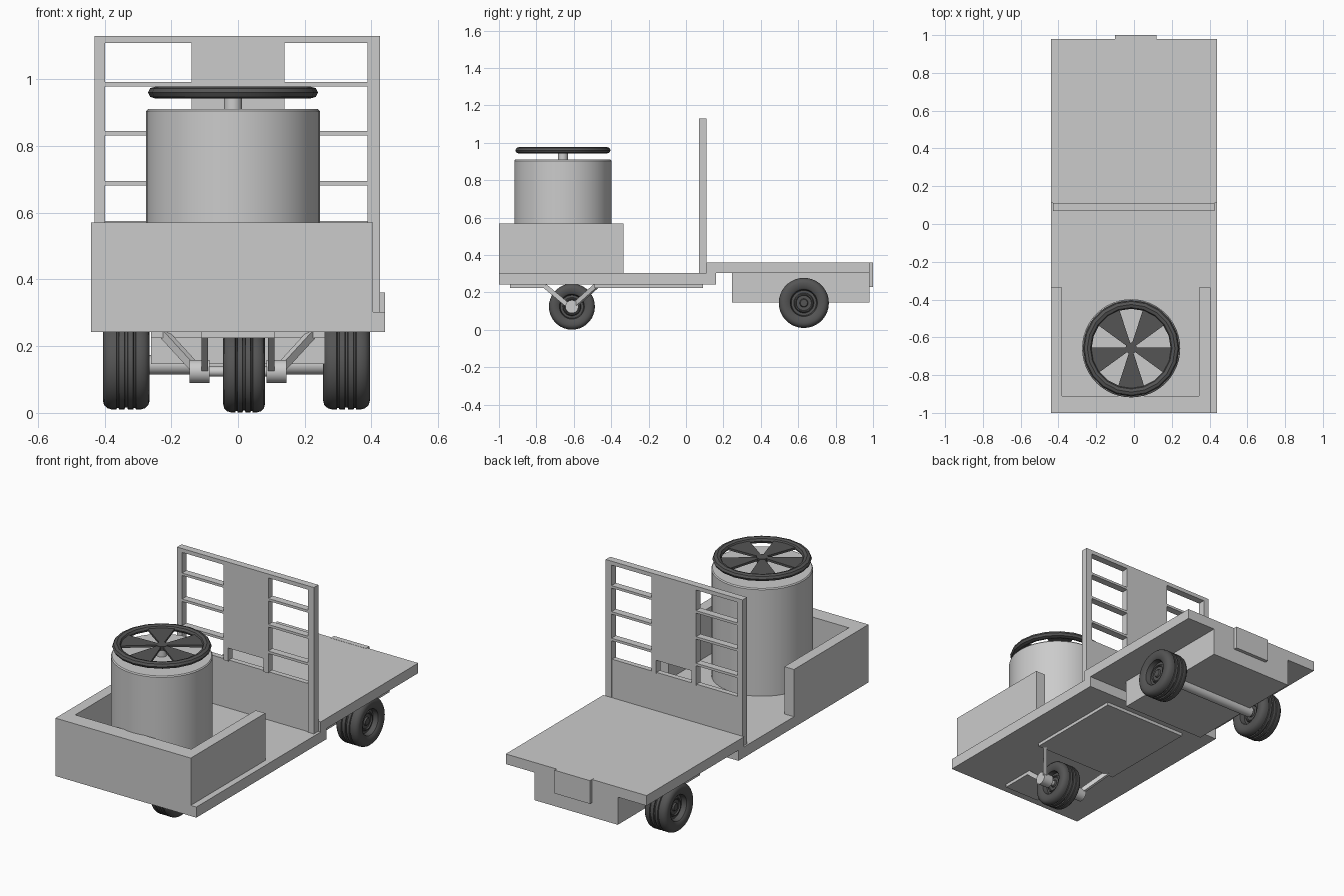
import bpy, bmesh, math
from mathutils import Vector, Matrix

if "Cube" in bpy.data.objects:
    bpy.data.objects.remove(bpy.data.objects["Cube"])

dark = bpy.data.materials.new("rubber")
dark.diffuse_color = (0.09, 0.09, 0.09, 1)
dark.use_nodes = True
dark.node_tree.nodes["Principled BSDF"].inputs["Base Color"].default_value = dark.diffuse_color


def finish(name, bm, mat=None, smooth=False):
    bmesh.ops.recalc_face_normals(bm, faces=bm.faces)
    me = bpy.data.meshes.new(name)
    bm.to_mesh(me)
    bm.free()
    ob = bpy.data.objects.new(name, me)
    bpy.context.collection.objects.link(ob)
    if mat:
        me.materials.append(mat)
    if smooth:
        bpy.ops.object.select_all(action='DESELECT')
        ob.select_set(True)
        bpy.context.view_layer.objects.active = ob
        bpy.ops.object.shade_smooth_by_angle(angle=math.radians(35))
    return ob


def add_box(bm, x0, x1, y0, y1, z0, z1):
    m = Matrix.Translation(((x0 + x1) / 2, (y0 + y1) / 2, (z0 + z1) / 2))
    m = m @ Matrix.Diagonal((x1 - x0, y1 - y0, z1 - z0, 1))
    bmesh.ops.create_cube(bm, size=1, matrix=m)


def boxes(name, *dims):
    bm = bmesh.new()
    for d in dims:
        add_box(bm, *d)
    return finish(name, bm)


def lathe(name, profile, centre, axis='Z', steps=32, mat=None, closed=False):
    """Revolve (radius, height) points around an axis through centre."""
    bm = bmesh.new()
    vs = [bm.verts.new((r, 0, h)) for r, h in profile]
    pairs = list(zip(vs, vs[1:])) + ([(vs[-1], vs[0])] if closed else [])
    es = [bm.edges.new(p) for p in pairs]
    bmesh.ops.spin(bm, geom=vs + es, cent=(0, 0, 0), axis=(0, 0, 1),
                   angle=math.tau, steps=steps, use_merge=True)
    bmesh.ops.remove_doubles(bm, verts=bm.verts, dist=1e-5)
    if axis == 'X':
        bm.transform(Matrix.Rotation(math.pi / 2, 4, 'Y'))
    bm.transform(Matrix.Translation(centre))
    return finish(name, bm, mat, True)


def rod(name, centre, r, length, axis):
    h = length / 2
    return lathe(name, [(0, -h), (r, -h), (r, h), (0, h)], centre, axis, 24)


def strut(name, a, b, w, t):
    a, b = Vector(a), Vector(b)
    d = b - a
    bm = bmesh.new()
    m = Matrix.Translation((a + b) / 2) @ d.to_track_quat('Z', 'X').to_matrix().to_4x4()
    bmesh.ops.create_cube(bm, size=1, matrix=m @ Matrix.Diagonal((w, t, d.length, 1)))
    return finish(name, bm)


def wheel(name, centre, r, width):
    h = width / 2
    half = [(0, .62), (.14, .62), (.16, .58), (.17, .5), (.30, .5), (.32, .6),
            (.36, .6), (.40, .45), (.50, .45), (.54, .85), (.60, .95), (.80, 1),
            (.90, .95), (.97, .8), (1, .6), (1, .42), (.96, .39), (.96, .33),
            (1, .30), (1, .07), (.95, .05)]
    prof = [(a * r, b * h) for a, b in half]
    prof += [(a, -b) for a, b in reversed(prof)]
    return lathe(name, prof, centre, 'X', 36, dark)


# Decks and chassis
boxes("front_platform", (-.44, .44, -1, .16, .243, .303))
boxes("rear_bed", (-.44, .44, .11, .98, .303, .36))
boxes("rear_chassis_box", (-.26, .26, .245, .98, .147, .304))
boxes("rear_hitch_plate", (-.10, .12, .97, 1, .23, .361))
boxes("underside_plate", (-.26, .26, -.49, .09, .225, .245))
boxes("front_fork_plate", (-.11, .11, -.94, -.75, .225, .245))

# U-shaped front wall
bm = bmesh.new()
outline = [(-.44, -1), (.405, -1), (.405, -.335), (.345, -.335),
           (.345, -.91), (-.38, -.91), (-.38, -.335), (-.44, -.335)]
f = bm.faces.new([bm.verts.new((x, y, .30)) for x, y in outline])
ext = bmesh.ops.extrude_face_region(bm, geom=[f])
bmesh.ops.translate(bm, vec=(0, 0, .27),
                    verts=[v for v in ext["geom"] if isinstance(v, bmesh.types.BMVert)])
finish("front_wall", bm)

# Drum seat, column and steering wheel
cx, cy = -.015, -.658
lathe("drum", [(0, .30), (.26, .30), (.26, .904), (.255, .91), (0, .91)], (cx, cy, 0), steps=48)
rod("steering_column", (cx, cy, .93), .027, .06, 'Z')
ring = [(.232 + .023 * math.cos(i * math.tau / 8), .96 + .018 * math.sin(i * math.tau / 8))
        for i in range(8)]
lathe("steering_wheel_rim", ring, (cx, cy, 0), steps=20, mat=dark, closed=True)
bm = bmesh.new()
for k in range(5):
    mid = math.radians(270 + 72 * k)
    pts = [(.02, -.5), (.225, -.33), (.228, -.11), (.228, .11), (.225, .33), (.02, .5)]
    rows = [[bm.verts.new((cx + r * math.cos(mid + a), cy + r * math.sin(mid + a),
                           z + (.004 if r < .1 else 0))) for r, a in pts] for z in (.952, .964)]
    bm.faces.new(rows[0])
    bm.faces.new(rows[1])
    for i in range(6):
        j = (i + 1) % 6
        bm.faces.new((rows[0][i], rows[0][j], rows[1][j], rows[1][i]))
finish("steering_wheel_spokes", bm, dark)
lathe("steering_wheel_hub", [(0, .945), (.03, .945), (.03, .97), (0, .97)],
      (cx, cy, 0), steps=16, mat=dark)

# Ladder backrest
y0, y1 = .07, .11
boxes("backrest_posts", (-.43, -.398, y0, y1, .30, 1.13), (.388, .425, y0, y1, .30, 1.13))
boxes("backrest_top_bar", (-.398, .388, y0, y1, 1.108, 1.13))
boxes("backrest_lower_panel", (-.398, .388, y0 + .006, y1 - .004, .30, .575))
boxes("backrest_centre_panel", (-.14, .14, y0, y1, .645, 1.108),
      (-.14, -.11, y0, y1, .57, .645), (.11, .14, y0, y1, .57, .645))
boxes("backrest_rungs", *[(a, b, y0, y1, z - .007, z + .007)
                          for z in (.985, .838, .688)
                          for a, b in ((-.398, -.14), (.14, .388))])

# Wheels and axles
wheel("front_wheel", (.018, -.61, .124), .123, .125)
rod("front_axle", (0, -.61, .124), .015, .26, 'X')
rod("rear_axle", (-.005, .63, .144), .029, .56, 'X')
for side, s in (("left", -1), ("right", 1)):
    wheel("rear_wheel_" + side, (-.005 + .33 * s, .63, .144), .134, .14)
    rod("front_hub_" + side, (.115 * s, -.61, .124), .035, .06, 'X')
    strut("fork_front_strut_" + side, (.1 * s, -.60, .105), (.1 * s, -.755, .235), .025, .02)
    strut("fork_rear_strut_" + side, (.11 * s, -.615, .115), (.22 * s, -.48, .235), .025, .02)
